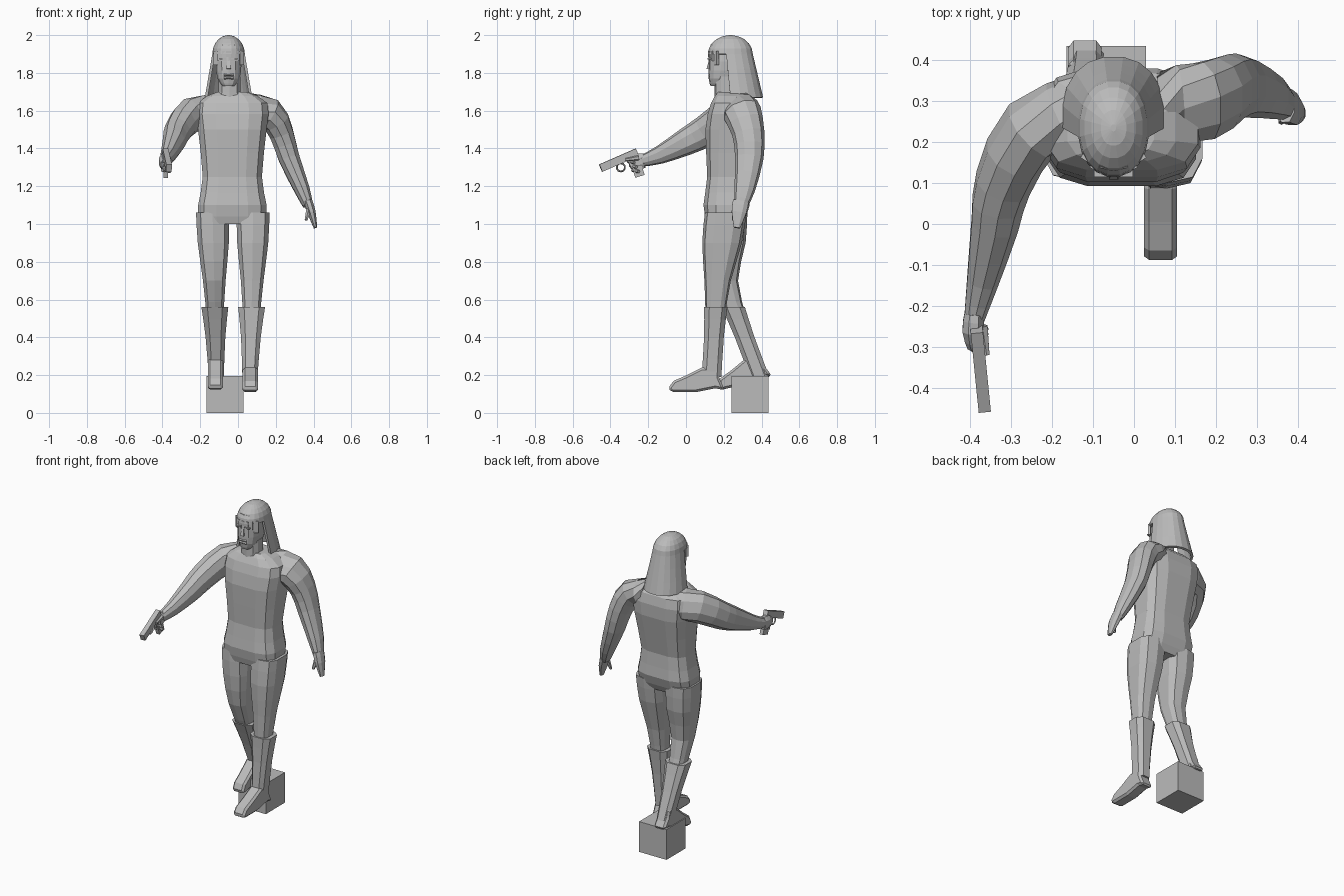
import bpy, bmesh, math
from mathutils import Vector, Matrix

if "Cube" in bpy.data.objects:
    bpy.data.objects.remove(bpy.data.objects["Cube"])

grey = bpy.data.materials.new("plain grey")
grey.use_nodes = True
grey.diffuse_color = (.5, .5, .5, 1)
grey.node_tree.nodes["Principled BSDF"].inputs["Base Color"].default_value = grey.diffuse_color


def finish(name, bm):
    bmesh.ops.recalc_face_normals(bm, faces=bm.faces)
    mesh = bpy.data.meshes.new(name)
    bm.to_mesh(mesh)
    bm.free()
    mesh.materials.append(grey)
    part = bpy.data.objects.new(name, mesh)
    bpy.context.collection.objects.link(part)
    return part


def refine(rows):
    """Insert one smoothly interpolated section between neighbouring sections."""
    result = [rows[0]]
    for i in range(len(rows) - 1):
        before, start = rows[max(i - 1, 0)], rows[i]
        end, after = rows[i + 1], rows[min(i + 2, len(rows) - 1)]
        middle = [(9 * (s + e) - b - a) / 16 for b, s, e, a in zip(before, start, end, after)]
        result += [middle, end]
    return result


def skin(name, rows, sides=10, power=2.2, follow=True):
    """Skin over sections (x, y, z, radius, radius), level or square to the path."""
    bm = bmesh.new()
    centres = [Vector(row[:3]) for row in rows]
    loops = []
    for i, row in enumerate(rows):
        across, along = Vector((1, 0, 0)), Vector((0, 1, 0))
        if follow:
            ahead = centres[min(i + 1, len(rows) - 1)] - centres[max(i - 1, 0)]
            ahead.normalize()
            across = (across - ahead * ahead.x).normalized()
            along = ahead.cross(across)
        loop = []
        for k in range(sides):
            angle = math.tau * (k + .5) / sides
            c, s = math.cos(angle), math.sin(angle)
            u = math.copysign(abs(c) ** (2 / power), c) * row[3]
            v = math.copysign(abs(s) ** (2 / power), s) * row[4]
            loop.append(bm.verts.new(centres[i] + across * u + along * v))
        loops.append(loop)
    for low, high in zip(loops, loops[1:]):
        for k in range(sides):
            n = (k + 1) % sides
            bm.faces.new((low[k], low[n], high[n], high[k]))
    bm.faces.new(loops[0])
    bm.faces.new(loops[-1])
    return finish(name, bm)


def level_loft(name, x, rows, sides=10, power=2.6):
    """Sections given as (height, half width, front, back)."""
    sections = [(x, (front + back) / 2, z, half, (back - front) / 2)
                for z, half, front, back in rows]
    return skin(name, sections, sides, power, follow=False)


def limb(name, rows, flatten, sides=10):
    """Path given as (x, y, z, radius); flatten is the ratio of the two radii."""
    return skin(name, [(*row, row[3] * flatten) for row in refine(rows)], sides)


def box(name, centre, size, tilt=0, turn=0):
    bm = bmesh.new()
    bmesh.ops.create_cube(bm, size=1)
    place = (Matrix.Translation(centre) @ Matrix.Rotation(turn, 4, 'Z')
             @ Matrix.Rotation(tilt, 4, 'X') @ Matrix.Diagonal((*size, 1)))
    bm.transform(place)
    return finish(name, bm)


# Torso, neck and head
level_loft("torso", -.03, refine([
    (1, .18, .11, .3), (1.1, .185, .09, .34), (1.25, .16, .11, .33),
    (1.5, .185, .1, .38), (1.64, .19, .13, .37), (1.7, .08, .17, .3)]), 12, 3.4)
level_loft("neck", -.045, [(1.64, .08, .15, .3), (1.7, .06, .15, .27), (1.78, .06, .15, .27)])
level_loft("head", -.05, refine([
    (1.73, .03, .13, .2), (1.77, .06, .12, .28), (1.86, .07, .12, .32), (1.95, .06, .13, .32)]), 14)

# Face details
skin("nose", [(-.05, .13, 1.88, .006, .006), (-.05, .12, 1.82, .016, .016)], 4)
for name, height in (("upper_lip", 1.79), ("lower_lip", 1.775)):
    box(name, (-.05, .125, height), (.05, .015, .01), tilt=math.pi / 4)
for name, offset in (("right_brow", -.03), ("left_brow", .03)):
    box(name, (offset - .05, .125, 1.875), (.035, .02, .008))

# Long hair: a domed cap, then a flaring curtain left open at the face
hair_rows = []
for step in (3, 2, 1):
    t = step / 3
    hair_rows.append((1.9 - .23 * t, .087 + .04 * t, .115, .355 + .055 * t))
for step in range(6):
    rise, reach = math.sin(step * .3), math.cos(step * .3)
    hair_rows.append((1.9 + rise / 10, .087 * reach, .235 - .12 * reach, .235 + .12 * reach))
hair = level_loft("hair", -.05, hair_rows, 20, 2.2)
bm = bmesh.new()
bm.from_mesh(hair.data)
opening = []
for face in bm.faces:
    middle = face.calc_center_median()
    if middle.z < 1.68 or (middle.z < 1.9 and middle.y < .22):
        opening.append(face)
bmesh.ops.delete(bm, geom=opening, context='FACES')
bm.to_mesh(hair.data)
bm.free()
thickness = hair.modifiers.new("thickness", 'SOLIDIFY')
thickness.thickness, thickness.offset = .015, -1

# Uneven fringe, longer towards the temples
for i in range(-3, 4):
    offset = i * .022
    length = .03 + abs(offset) / 2 + .01 * (i % 2)
    depth = .235 - .115 * math.sqrt(1 - (offset / .09) ** 2)
    box("fringe_lock", (offset - .05, depth + .005, 1.915 - length / 2), (.025, .015, length),
        turn=offset * 9)


# Legs and boots share their sections and differ only in stance
def leg(side, hip, knee, ankle):
    def section(height, half_width, half_depth):
        start, end = (hip, knee) if height > knee.z else (knee, ankle)
        centre = start.lerp(end, (start.z - height) / (start.z - end.z))
        return (*centre, half_width, half_depth)

    thigh = [section(1.06, .09, .11), section(.9, .085, .105),
             section(.7, .062, .07), section(.5, .045, .05)]
    skin(side + "_leg", refine(thigh), 10, 3, follow=False)
    boot = [section(.56, .075, .065), section(.4, .055, .055), section(.19, .042, .055)]
    skin(side + "_boot_shaft", refine(boot), 8, 3, follow=False)


leg("left", Vector((.08, .21, 1.06)), Vector((.075, .165, .68)), Vector((.063, .135, .19)))
leg("right", Vector((-.135, .215, 1.06)), Vector((-.125, .205, .68)), Vector((-.115, .39, .19)))


# Feet: one side outline from the heel, pitched for the trailing foot
def foot(name, x, heel_y, heel_z, pitch):
    outline = [(0, 0), (-.03, .07), (-.03, .12), (-.12, .12), (-.2, .08), (-.27, .05),
               (-.3, .01), (-.28, -.01), (-.15, -.01), (-.05, .01)]
    bm = bmesh.new()
    sole = bm.faces.new([bm.verts.new((-.04, y, z)) for y, z in outline])
    grown = bmesh.ops.extrude_face_region(bm, geom=[sole])["geom"]
    bmesh.ops.translate(bm, vec=(.08, 0, 0), verts=[v for v in grown if isinstance(v, bmesh.types.BMVert)])
    bm.transform(Matrix.Translation((x, heel_y, heel_z)) @ Matrix.Rotation(pitch, 4, 'X'))
    edges = finish(name, bm).modifiers.new("soft edges", 'BEVEL')
    edges.width, edges.segments = .012, 1


foot("left_foot", .065, .205, .12, 0)
foot("right_foot", -.12, .455, .195, .23)
box("block", (-.068, .338, .0975), (.195, .195, .195))

# Left arm hanging out to the side
limb("left_arm", [
    (.06, .29, 1.6, .075), (.17, .3, 1.585, .078), (.23, .33, 1.48, .066),
    (.27, .335, 1.35, .058), (.34, .31, 1.18, .042), (.37, .29, 1.1, .028)], 1.3)
limb("left_hand", [(.37, .29, 1.12, .025), (.39, .28, 1.06, .023), (.41, .27, .98, .01)], 1.8, 8)
limb("left_thumb", [(.375, .265, 1.08, .015), (.36, .25, 1.02, .008)], 1, 6)

# Right arm reaching forward
limb("right_arm", [
    (-.12, .29, 1.59, .08), (-.25, .23, 1.575, .08), (-.32, .1, 1.49, .07),
    (-.34, 0, 1.435, .06), (-.37, -.14, 1.365, .04), (-.39, -.23, 1.335, .026)], 1.2)
limb("right_hand", [(-.39, -.22, 1.335, .026), (-.393, -.26, 1.33, .028),
                    (-.39, -.3, 1.315, .018)], 1.6, 8)
for i in range(3):
    knuckle = Vector((-.4, -.305, 1.335)) + i * Vector((0, .012, -.024))
    tip = knuckle + Vector((.04, .03, -.01))
    limb("right_finger", [(*knuckle, .012), (*tip, .009)], 1, 6)
limb("right_thumb", [(-.37, -.25, 1.35, .014), (-.36, -.32, 1.34, .008)], 1, 6)

# Handgun
box("gun_slide", (-.375, -.355, 1.338), (.03, .212, .042), tilt=.41, turn=.1)
box("gun_grip", (-.383, -.26, 1.305), (.024, .052, .11), tilt=.3)
bpy.ops.mesh.primitive_torus_add(
    major_segments=10, minor_segments=4, major_radius=.022, minor_radius=.005,
    location=(-.38, -.345, 1.3), rotation=(0, math.pi / 2, 0))
guard = bpy.context.object
guard.name = "trigger_guard"
guard.data.materials.append(grey)
